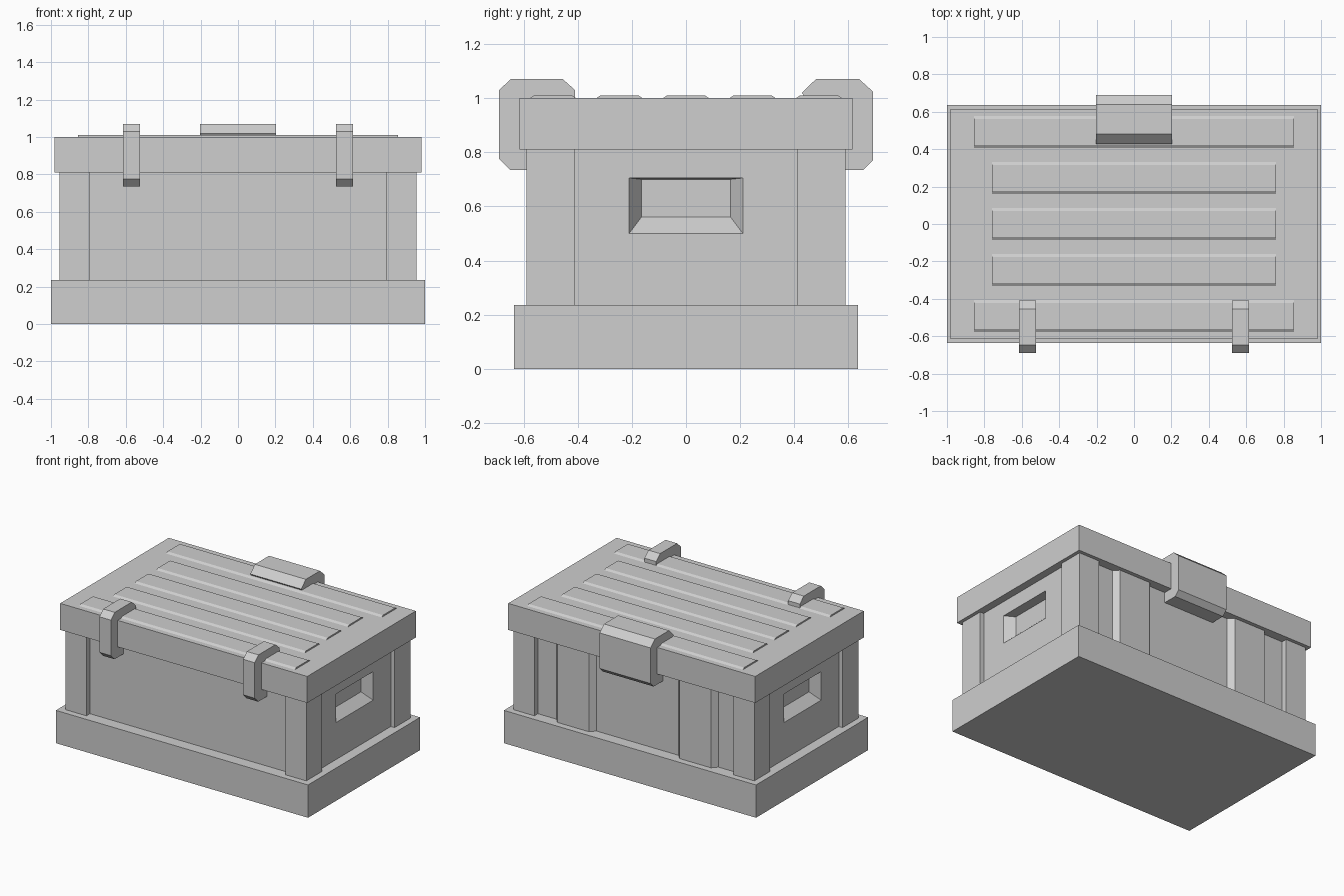
import bpy
import bmesh

old = bpy.data.objects.get("Cube")
if old:
    bpy.data.objects.remove(old, do_unlink=True)

grey = bpy.data.materials.new("plain_grey")
grey.use_nodes = True
grey.diffuse_color = (0.62, 0.62, 0.62, 1)
grey.node_tree.nodes["Principled BSDF"].inputs["Base Color"].default_value = (0.62, 0.62, 0.62, 1)


def finish(name, bm):
    bmesh.ops.recalc_face_normals(bm, faces=bm.faces)
    mesh = bpy.data.meshes.new(name)
    bm.to_mesh(mesh)
    bm.free()
    mesh.materials.append(grey)
    obj = bpy.data.objects.new(name, mesh)
    bpy.context.collection.objects.link(obj)
    return obj


def loft(name, ring_a, ring_b):
    """Closed solid between two matching rings of points."""
    bm = bmesh.new()
    a = [bm.verts.new(p) for p in ring_a]
    b = [bm.verts.new(p) for p in ring_b]
    bm.faces.new(a)
    bm.faces.new(b)
    for i in range(len(a)):
        j = (i + 1) % len(a)
        bm.faces.new((a[i], a[j], b[j], b[i]))
    return finish(name, bm)


def rect(x0, x1, y0, y1, z):
    return [(x0, y0, z), (x1, y0, z), (x1, y1, z), (x0, y1, z)]


def box(name, x0, x1, y0, y1, z0, z1):
    return loft(name, rect(x0, x1, y0, y1, z0), rect(x0, x1, y0, y1, z1))


def side_profile(name, points, x0, x1):
    """Extrude a (y, z) profile along x."""
    return loft(name, [(x0, y, z) for y, z in points], [(x1, y, z) for y, z in points])


BASE_TOP, LID_BOTTOM, LID_SEAM, LID_TOP = 0.235, 0.81, 0.905, 1.0
PANEL_X, PANEL_Y = 0.925, 0.55

# Base, body and two-layer lid
box("base", -1, 1, -0.635, 0.635, 0, BASE_TOP)
body = box("body", -PANEL_X, PANEL_X, -PANEL_Y, PANEL_Y, BASE_TOP, LID_BOTTOM)
box("lid_rim", -0.98, 0.98, -0.615, 0.615, LID_BOTTOM, LID_SEAM)
box("lid_top", -0.98, 0.98, -0.615, 0.615, LID_SEAM, LID_TOP)

# Sloped hand grips sunk into both end panels
for s in (-1, 1):
    def grip_ring(x, half_y, low, high):
        return [(s * x, -half_y, low), (s * x, half_y, low),
                (s * x, half_y, high), (s * x, -half_y, high)]
    cutter = loft("grip_cutter", grip_ring(PANEL_X + 0.013, 0.219, 0.488, 0.706),
                  grip_ring(PANEL_X - 0.065, 0.165, 0.56, 0.7))
    cutter.hide_render = True
    cut = body.modifiers.new("grip", "BOOLEAN")
    cut.operation = "DIFFERENCE"
    cut.solver = "EXACT"
    cut.object = cutter
    bpy.context.view_layer.objects.active = body
    bpy.ops.object.modifier_apply(modifier=cut.name)
    bpy.data.objects.remove(cutter, do_unlink=True)

# Corner posts
for sx, side in ((-1, "right"), (1, "left")):
    for sy, end in ((-1, "front"), (1, "back")):
        xs = sorted((sx * 0.79, sx * 0.955))
        ys = sorted((sy * 0.41, sy * 0.59))
        box(f"corner_post_{end}_{side}", *xs, *ys, BASE_TOP, LID_BOTTOM)

# Bevelled upright ribs on the back
for s, side in ((-1, "right"), (1, "left")):
    outline = [(0.325, PANEL_Y), (0.36, 0.587), (0.61, 0.587), (0.642, PANEL_Y)]
    loft(f"back_rib_{side}", [(s * x, y, BASE_TOP) for x, y in outline],
         [(s * x, y, LID_BOTTOM) for x, y in outline])

# Raised slats across the lid
for i, y in enumerate((-0.492, -0.246, 0, 0.246, 0.492)):
    half_x = 0.855 if i in (0, 4) else 0.76
    side_profile(f"lid_slat_{i + 1}",
                 [(y - 0.085, LID_TOP), (y - 0.07, 1.01), (y + 0.07, 1.01), (y + 0.085, LID_TOP)],
                 -half_x, half_x)

# Two front clasps hooked over the lid edge
clasp = [(-0.41, 0.99), (-0.41, 1.03), (-0.455, 1.07), (-0.648, 1.07), (-0.69, 1.03),
         (-0.69, LID_SEAM), (-0.69, 0.775), (-0.65, 0.735), (-PANEL_Y, 0.735), (-PANEL_Y, 0.99)]
for s, side in ((-1, "right"), (1, "left")):
    side_profile(f"front_clasp_{side}", clasp, s * 0.57 - 0.046, s * 0.57 + 0.046)

# Wide hinge at the back
hinge = [(0.45, 0.99), (0.428, 1.02), (0.48, 1.07), (0.64, 1.07), (0.69, 1.025),
         (0.69, LID_SEAM), (0.69, 0.77), (0.655, 0.735), (PANEL_Y, 0.735), (PANEL_Y, 0.99)]
side_profile("back_hinge", hinge, -0.202, 0.202)
